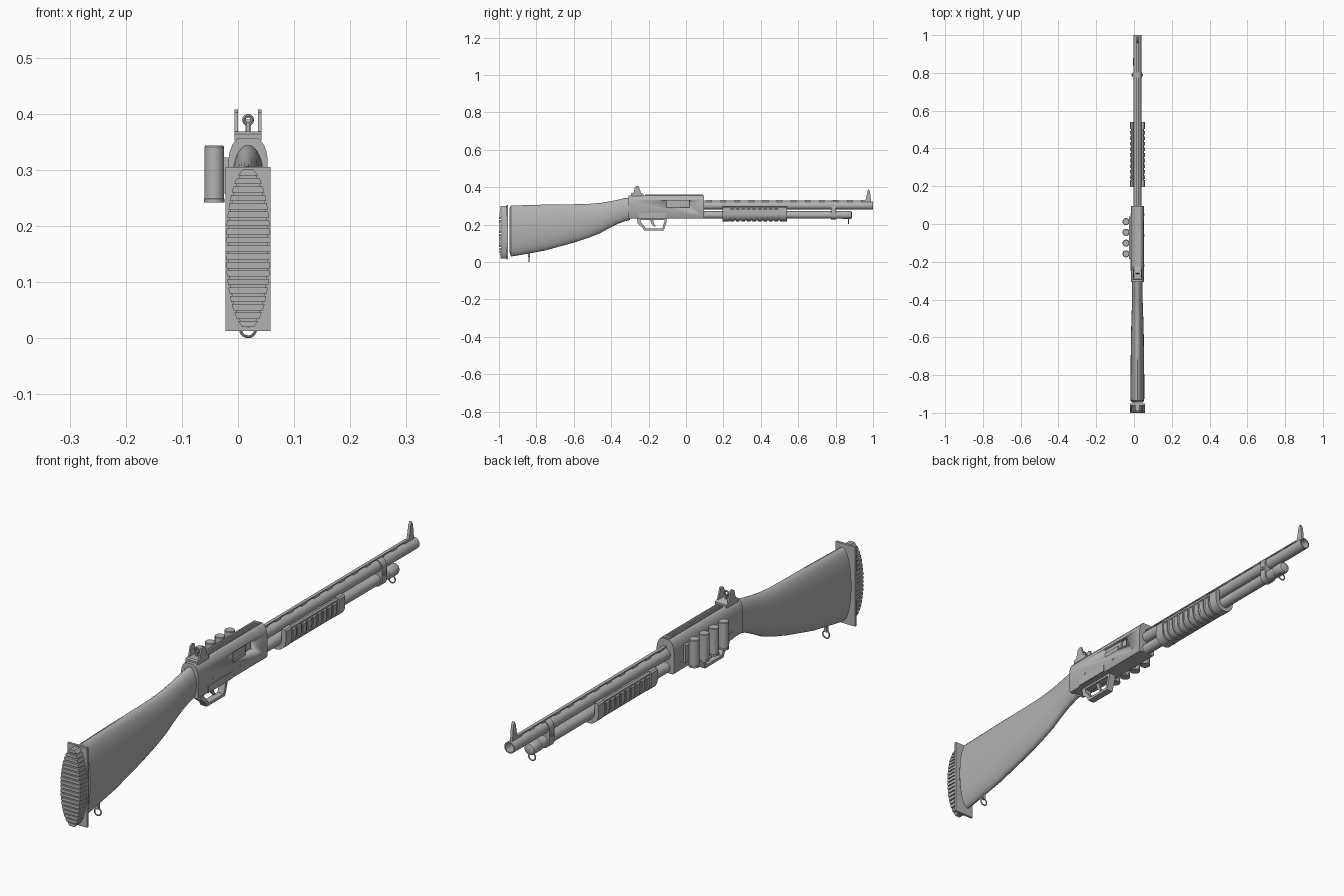
import bpy, bmesh, math
from mathutils import Vector, Matrix

if "Cube" in bpy.data.objects:
    bpy.data.objects.remove(bpy.data.objects["Cube"])

CX = 0.018  # centre line of the body
mat = bpy.data.materials.new("plain grey")
mat.use_nodes = True
GREY = (0.45, 0.45, 0.45, 1)
mat.diffuse_color = GREY
mat.node_tree.nodes["Principled BSDF"].inputs["Base Color"].default_value = GREY


def finish(name, bm, bevel=0, smooth=True):
    bmesh.ops.recalc_face_normals(bm, faces=bm.faces)
    me = bpy.data.meshes.new(name)
    bm.to_mesh(me)
    bm.free()
    ob = bpy.data.objects.new(name, me)
    bpy.context.collection.objects.link(ob)
    me.materials.append(mat)
    if bevel:
        m = ob.modifiers.new("bevel", "BEVEL")
        m.width, m.segments, m.limit_method = bevel, 2, "ANGLE"
    if smooth:
        bpy.ops.object.select_all(action="DESELECT")
        ob.select_set(True)
        bpy.context.view_layer.objects.active = ob
        bpy.ops.object.shade_smooth_by_angle(angle=math.radians(35))
    return ob


def loft(name, rings, closed=False, **kw):
    bm = bmesh.new()
    loops = [[bm.verts.new(p) for p in r] for r in rings]
    pairs = list(zip(loops, loops[1:] + loops[:1])) if closed else list(zip(loops, loops[1:]))
    for a, b in pairs:
        for i in range(len(a)):
            j = (i + 1) % len(a)
            bm.faces.new((a[i], a[j], b[j], b[i]))
    if not closed:
        bm.faces.new(loops[0])
        bm.faces.new(loops[-1])
    return finish(name, bm, **kw)


def box(name, x, y, z, **kw):
    return loft(name, [[(a, b, c) for a, b in ((x[0], y[0]), (x[1], y[0]), (x[1], y[1]), (x[0], y[1]))]
                       for c in z], **kw)


def section(name, pts, y0, y1, **kw):  # cross-section (x offset, z) pushed along y
    return loft(name, [[(CX + x, y, z) for x, z in pts] for y in (y0, y1)], **kw)


def plate(name, pts, x0, x1, **kw):  # side profile (y, z) pushed along x
    return loft(name, [[(x, y, z) for y, z in pts] for x in (x0, x1)], **kw)


def oval(x, y, z, rx, rz, n=32):
    return [(x + rx * math.cos(math.tau * i / n), y, z + rz * math.sin(math.tau * i / n)) for i in range(n)]


def lathe_y(name, z, prof, closed=False):  # prof is (y, radius)
    return loft(name, [oval(CX, y, z, r, r) for y, r in prof], closed=closed)


def ring(name, y, z, r, tube):
    rings = []
    for i in range(20):
        a = math.tau * i / 20
        d = Vector((math.cos(a), 0, math.sin(a)))
        rings.append([Vector((CX, y, z)) + d * (r + tube * math.cos(b)) + Vector((0, tube * math.sin(b), 0))
                      for b in [math.tau * k / 8 for k in range(8)]])
    return loft(name, rings, closed=True)


def cut(ob, cutter):
    cutter.hide_render = True
    cutter.hide_viewport = True
    m = ob.modifiers.new("cut", "BOOLEAN")
    m.object, m.solver = cutter, "EXACT"


# Shoulder stock: (y, top, bottom, half width)
stock = [(-0.945, .285, .055, .028), (-0.935, .302, .030, .036), (-0.9, .303, .035, .037), (-0.757, .307, .061, .036),
         (-0.6, .309, .104, .034), (-0.52, .311, .130, .032), (-0.46, .316, .154, .030), (-0.41, .324, .182, .028),
         (-0.37, .332, .202, .028), (-0.33, .341, .217, .028), (-0.30, .345, .225, .028)]
loft("stock", [oval(CX, y, (t + b) / 2, w, (t - b) / 2) for y, t, b, w in stock])

# Butt plate and ridged oval pad
box("butt_plate", (CX - .040, CX + .040), (-.960, -.951), (.013, .305))
loft("pad_core", [oval(CX, y, .160, .036, .141) for y in (-.987, -.957)])
count = 19
for i in range(count):
    z = .160 + .285 * ((i + .5) / count - .5)
    edges = [z - .0055, z + .0055]
    w = [.040 * math.sqrt(max(0.02, 1 - ((e - .160) / .145) ** 2)) for e in edges]
    section("pad_ridge", [(-w[0], edges[0]), (w[0], edges[0]), (w[1], edges[1]), (-w[1], edges[1])],
            -1.0 + .012 * (abs(z - .16) / .145) ** 4, -.960, smooth=False)

# Receiver with rounded shoulders
half = [(.035, .240), (.035, .318), (.033, .332), (.028, .345), (.021, .354), (.016, .357)]
outline = [(.031, .234)] + half
outline += [(-x, z) for x, z in reversed(outline)]
receiver = section("receiver", outline, -.307, .095)
cut(receiver, box("port_cutter", (CX + .020, CX + .06), (-.105, .018), (.292, .328)))
section("bolt", [(.010, .298), (.028, .298), (.028, .326), (.010, .326)], -.11, -.02)
box("port_lower_lip", (CX + .02, CX + .0345), (-.108, -.03), (.291, .308))
box("top_rail", (CX - .014, CX + .014), (-.22, .09), (.354, .3605))
for i in range(30):
    y = -.215 + i * .01
    box("rail_serration", (CX - .010, CX + .010), (y, y + .005), (.360, .3625), smooth=False)
plate("side_panel", [(-.25, .236), (-.11, .236), (-.11, .262), (-.25, .262)], CX - .0362, CX + .0362)
for y, z in ((-.22, .275), (-.06, .265), (.05, .262)):
    plate("pin", [(y + .005 * math.cos(math.tau * i / 12), z + .005 * math.sin(math.tau * i / 12))
                  for i in range(12)], CX - .0365, CX + .0365)

# Trigger guard and trigger
outer = [(-.262, .240), (-.258, .205), (-.232, .185), (-.225, .170), (-.118, .170), (-.104, .215), (-.104, .240)]
inner = [(-.243, .226), (-.240, .211), (-.222, .192), (-.215, .180), (-.127, .180), (-.116, .215), (-.116, .226)]
loft("trigger_guard", [[(x, y, z) for y, z in p] for p, x in
                       ((outer, CX - .013), (outer, CX + .013), (inner, CX + .013), (inner, CX - .013))], closed=True)
plate("trigger", [(-.195, .236), (-.175, .236), (-.172, .208), (-.162, .190), (-.168, .188), (-.184, .205)],
      CX - .004, CX + .004)

# Barrel with open bore, rib and magazine tube
lathe_y("barrel", .302, [(.09, .021), (1.0, .021), (1.0, .0165), (.09, .0165)], closed=True)
box("rib", (CX - .006, CX + .006), (.095, .955), (.328, .332))
for i in range(12):
    y = .11 + i * .075
    box("rib_post", (CX - .005, CX + .005), (y, y + .03), (.318, .330))
lathe_y("magazine_tube", .252, [(.09, .020), (.835, .020)])
lathe_y("magazine_cap", .252, [(.83, .017), (.838, .022), (.878, .022), (.885, .019), (.888, .012)])

# Clamp joining barrel and tube
def capsule(r, n=12):
    top = [(r * math.cos(math.pi * i / n), .302 + r * math.sin(math.pi * i / n)) for i in range(n + 1)]
    return top + [(-x, .554 - z) for x, z in top]

section("clamp", capsule(.025), .775, .803)
box("clamp_screw", (CX - .030, CX + .030), (.783, .795), (.272, .283))

# Sliding fore-end: open-topped sleeve with ribs
def sleeve(r, top):
    angles = [math.pi + math.pi * i / 16 for i in range(17)]
    out = [(r * math.cos(a), .257 + r * math.sin(a)) for a in angles]
    inn = [(.023 * math.cos(a), .257 + .023 * math.sin(a)) for a in reversed(angles)]
    return [(-r, top - .006), *out, (r, top - .006), (r - .005, top), (.023, top), *inn, (-.023, top), (-r + .005, top)]

section("fore_end", sleeve(.035, .297), .20, .535)
for y0, y1 in ((.195, .232), (.503, .54)):
    section("fore_end_cap", sleeve(.040, .298), y0, y1)
for i in range(9):
    y = .238 + i * .0295
    section("fore_end_rib", sleeve(.039, .288), y, y + .019)

# Rear sight: base, two ears and a peep ring
plate("rear_sight_base", [(-.295, .352), (-.228, .352), (-.228, .364), (-.235, .368), (-.29, .368), (-.295, .364)],
      CX - .024, CX + .024)
for s in (-1, 1):
    a, b = CX + s * .018, CX + s * .024
    plate("rear_sight_ear", [(-.282, .366), (-.238, .366), (-.246, .385), (-.253, .406), (-.262, .408), (-.272, .402)],
          min(a, b), max(a, b))
ring("peep_ring", -.262, .389, .0075, .003)
box("peep_post", (CX - .003, CX + .003), (-.267, -.257), (.366, .382))

# Front sight blade
plate("front_sight", [(.955, .320), (.99, .320), (.987, .345), (.984, .375), (.977, .390), (.970, .378), (.964, .345)],
      CX - .005, CX + .005)

# Sling loops under the stock and the tube
for name, y, z in (("rear_sling", -.84, .016), ("front_sling", .868, .219)):
    ring(name + "_loop", y, z, .0135, .0025)
    box(name + "_stud", (CX - .005, CX + .005), (y - .005, y + .005), (z + .010, z + .032))

# Spare shells in a side carrier
box("shell_carrier", (-.026, -.016), (-.185, .04), (.258, .322))
for y in (.013, -.044, -.101, -.158):
    prof = [(.242, .0165), (.242, .0185), (.248, .0185), (.249, .0175), (.341, .0175), (.343, .016)]
    loft("shell", [[(-.0425 + r * math.cos(math.tau * i / 24), y + r * math.sin(math.tau * i / 24), z)
                    for i in range(24)] for z, r in prof])
